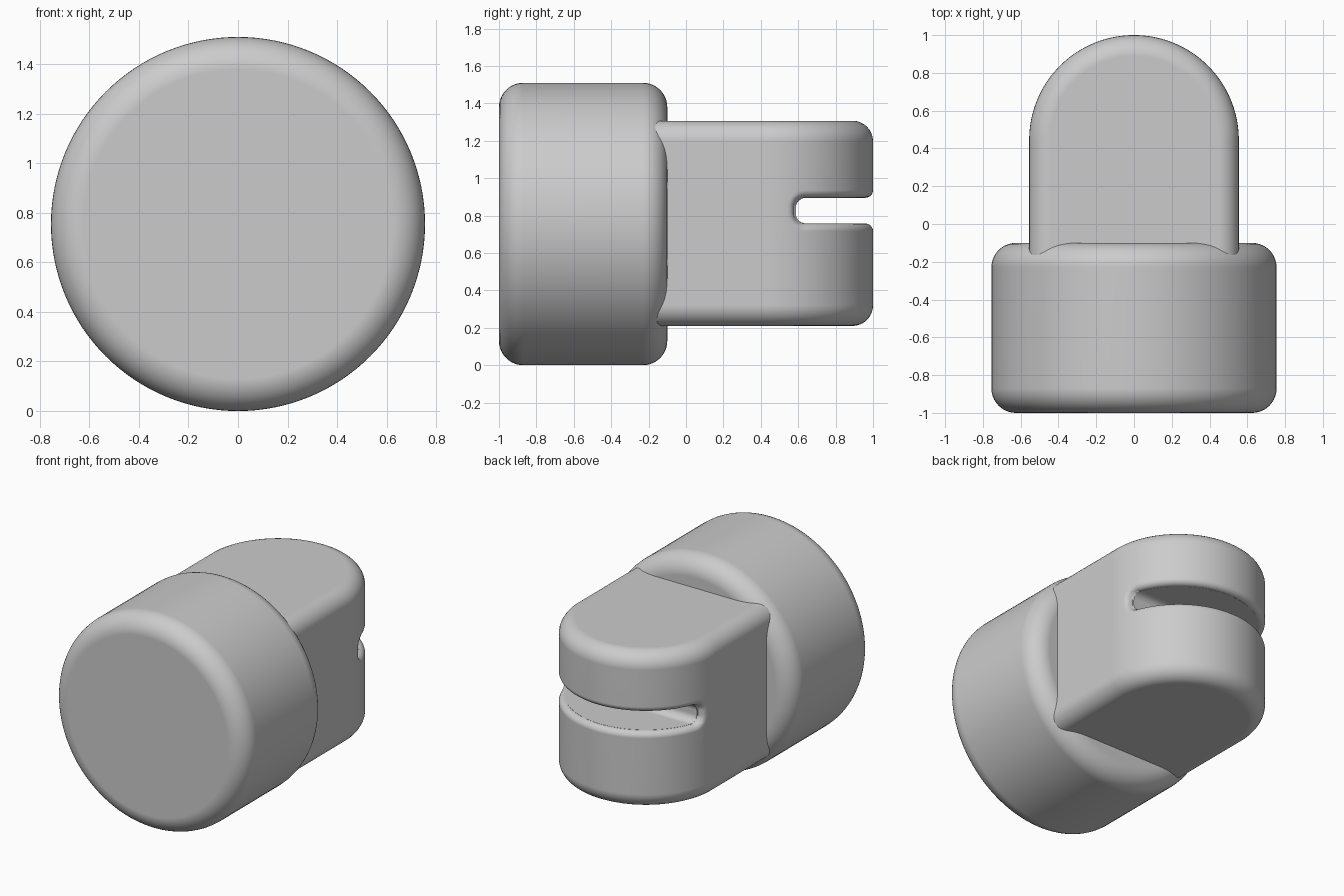
import bpy, bmesh
from math import radians, sin, cos, pi, sqrt, hypot
from mathutils import Matrix

cube = bpy.data.objects.get("Cube")
if cube:
    bpy.data.objects.remove(cube, do_unlink=True)

grey = bpy.data.materials.new("plain grey")
grey.use_nodes = True
COLOUR = (0.6, 0.6, 0.6, 1)
grey.diffuse_color = COLOUR
grey.node_tree.nodes["Principled BSDF"].inputs["Base Color"].default_value = COLOUR


def make_object(name, bm):
    bmesh.ops.recalc_face_normals(bm, faces=bm.faces)
    mesh = bpy.data.meshes.new(name)
    bm.to_mesh(mesh)
    bm.free()
    mesh.materials.append(grey)
    obj = bpy.data.objects.new(name, mesh)
    bpy.context.collection.objects.link(obj)
    return obj


def smooth(obj, angle=35):
    bpy.ops.object.select_all(action='DESELECT')
    obj.select_set(True)
    bpy.context.view_layer.objects.active = obj
    bpy.ops.object.shade_smooth_by_angle(angle=radians(angle))
    mod = obj.modifiers.new("even shading", 'WEIGHTED_NORMAL')
    mod.keep_sharp = True


# Round cap: a drum along y with filleted rims
R, FRONT, BACK = 0.755, -1.0, -0.1
bm = bmesh.new()
bmesh.ops.create_cone(bm, cap_ends=True, segments=128, radius1=R, radius2=R, depth=BACK - FRONT,
                      matrix=Matrix.Translation((0, (FRONT + BACK) / 2, R)) @ Matrix.Rotation(pi / 2, 4, 'X'))
rims = [e for e in bm.edges if any(len(f.verts) > 4 for f in e.link_faces)]
bmesh.ops.bevel(bm, geom=rims, offset=0.13, segments=10, profile=0.5, affect='EDGES')
smooth(make_object("round_cap", bm))

# Body: round-ended block; the wall eases inward around the slot mouth
W, Z0, Z1, FILLET = 0.555, 0.21, 1.307, 0.11
ARC_Y = 1 - W
SLOT_Y, SLOT_Z0, SLOT_Z1, SLOT_R, LIP = 0.586, 0.757, 0.896, 0.055, 0.04
STEPS = 8


def quarter_round(s, r):
    """Inset of a fillet of radius r at distance s from its edge."""
    s = min(max(s, 0), r)
    return r - sqrt(r * r - (r - s) ** 2)


def slot_distance(y, z):
    half = (SLOT_Z1 - SLOT_Z0) / 2
    dy = SLOT_Y + SLOT_R - y
    dz = abs(z - (SLOT_Z0 + half)) - half + SLOT_R
    return hypot(max(dy, 0), max(dz, 0)) + min(max(dy, dz), 0) - SLOT_R


# Heights follow the fillets so every round is evenly divided
ease = [1 - cos(pi / 2 * i / STEPS) for i in range(STEPS + 1)]
levels = [Z0 + FILLET * t for t in ease]
levels += [SLOT_Z0 - LIP * t for t in reversed(ease)]
levels += [SLOT_Z0 + (SLOT_Z1 - SLOT_Z0) * i / 14 for i in range(1, 14)]
levels += [SLOT_Z1 + LIP * t for t in ease]
levels += [Z1 - FILLET * t for t in reversed(ease)]

bm = bmesh.new()
rings = []
for z in levels:
    edge_inset = quarter_round(min(z - Z0, Z1 - z), FILLET)
    ring = [bm.verts.new((W - edge_inset, -0.5, z))]
    for deg in range(181):
        a = radians(deg)
        y = ARC_Y + W * sin(a)
        r = W - edge_inset - quarter_round(slot_distance(y, z), LIP)
        ring.append(bm.verts.new((r * cos(a), ARC_Y + r * sin(a), z)))
    ring.append(bm.verts.new((-W + edge_inset, -0.5, z)))
    rings.append(ring)
for low, high in zip(rings, rings[1:]):
    for i in range(len(low)):
        j = (i + 1) % len(low)
        bm.faces.new((low[i], low[j], high[j], high[i]))
bm.faces.new(rings[0])
bm.faces.new(rings[-1])
body = make_object("slotted_body", bm)

# Slot cutter: round-cornered bar running right across the body
GAP = 0.001
bm = bmesh.new()
section = [(1.3, SLOT_Z0 + GAP)]
for side, z in ((-1, SLOT_Z0 + SLOT_R), (1, SLOT_Z1 - SLOT_R)):
    for i in range(11):
        a = pi / 2 * (i / 10 if side < 0 else 1 - i / 10)
        section.append((SLOT_Y + SLOT_R - (SLOT_R - GAP) * sin(a), z + side * (SLOT_R - GAP) * cos(a)))
section.append((1.3, SLOT_Z1 - GAP))
face = bm.faces.new([bm.verts.new((-1, y, z)) for y, z in section])
swept = bmesh.ops.extrude_face_region(bm, geom=[face])["geom"]
bmesh.ops.translate(bm, vec=(2, 0, 0), verts=[v for v in swept if isinstance(v, bmesh.types.BMVert)])
cutter = make_object("slot_cutter", bm)
cutter.hide_render = True
cutter.hide_viewport = True

cut = body.modifiers.new("slot", 'BOOLEAN')
cut.operation = 'DIFFERENCE'
cut.solver = 'EXACT'
cut.object = cutter
bpy.context.view_layer.update()
cut_mesh = bpy.data.meshes.new_from_object(body.evaluated_get(bpy.context.evaluated_depsgraph_get()))
body.modifiers.clear()
body.data = cut_mesh
bpy.data.objects.remove(cutter, do_unlink=True)
smooth(body, 50)
